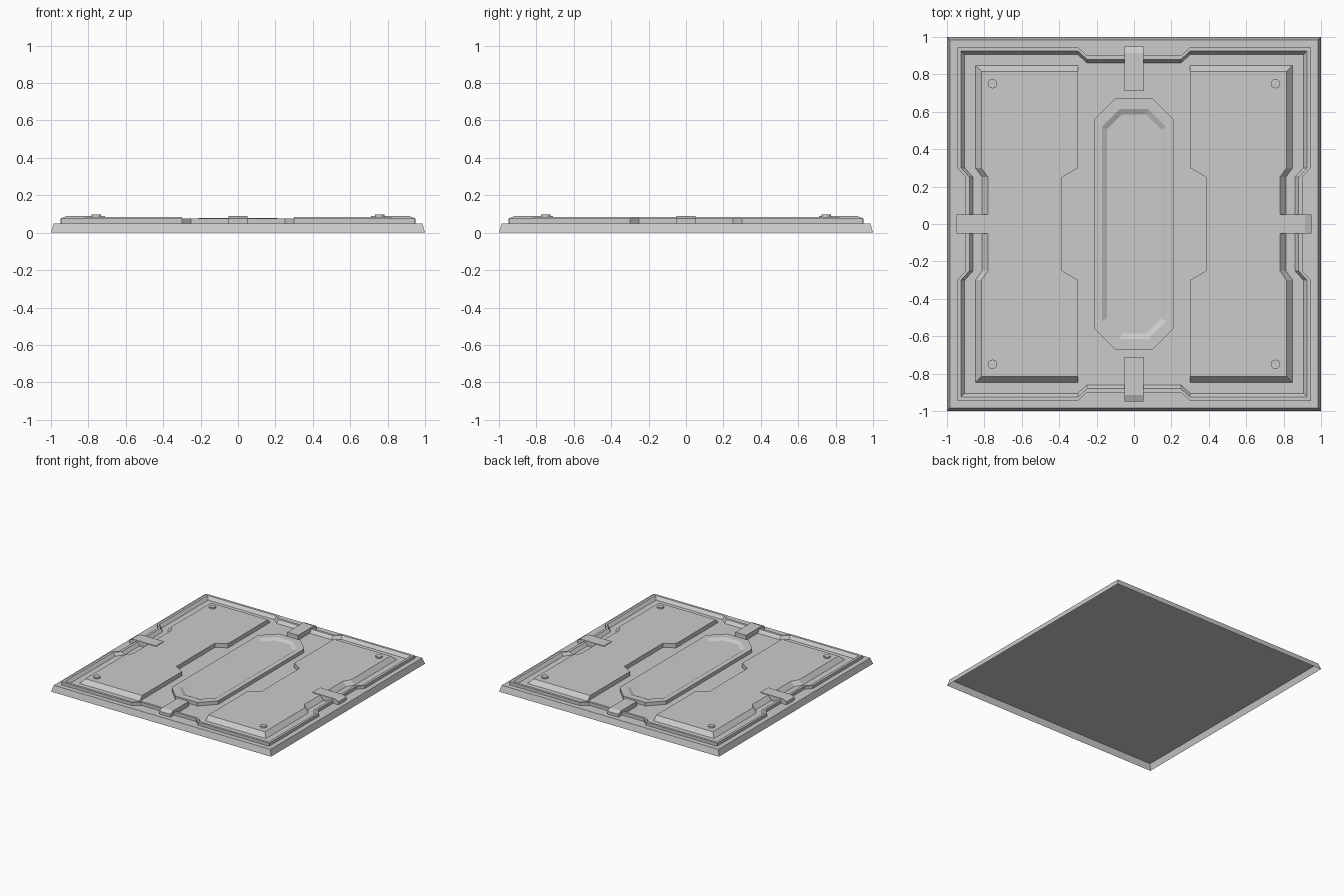
import bpy, bmesh
from math import pi, cos, sin
from mathutils import Matrix

if "Cube" in bpy.data.objects:
    bpy.data.objects.remove(bpy.data.objects["Cube"])

FLOOR = 0.05


def loft(name, rings, cap_top=True, turn=0.0):
    """Skin a stack of (outline, z) rings, optionally capping the last one."""
    bm = bmesh.new()
    loops = [[bm.verts.new((x, y, z)) for x, y in pts] for pts, z in rings]
    n = len(loops[0])
    for a, b in zip(loops, loops[1:]):
        for i in range(n):
            j = (i + 1) % n
            bm.faces.new((a[i], a[j], b[j], b[i]))
    if cap_top:
        bm.faces.new(loops[-1])
    bm.transform(Matrix.Rotation(turn, 4, 'Z'))
    mesh = bpy.data.meshes.new(name)
    bm.to_mesh(mesh)
    bm.free()
    obj = bpy.data.objects.new(name, mesh)
    bpy.context.collection.objects.link(obj)
    return obj


def square(a):
    return [(a, -a), (a, a), (-a, a), (-a, -a)]


def notched_square(a):
    """Square with a shallow chamfered notch in the middle of each side."""
    pts = []
    side = [(a, a), (0.30, a), (0.25, a - 0.045), (-0.25, a - 0.045), (-0.30, a)]
    for _ in range(4):
        pts += side
        side = [(-y, x) for x, y in side]
    return pts


def panel_outline(d):
    """Side panel; d insets only the three outer edges."""
    o, n = 0.848 - d, 0.812 - d
    return [(0.30, -o), (o, -o), (o, -0.30), (n, -0.25), (n, 0.25), (o, 0.30),
            (o, o), (0.30, o), (0.30, 0.30), (0.385, 0.25), (0.385, -0.25), (0.30, -0.30)]


def octagon(x, y, c):
    return [(x, c - y), (x, y - c), (x - c, y), (c - x, y),
            (-x, y - c), (-x, c - y), (c - x, -y), (x - c, -y)]


# Base: open-bottomed tray with sloping sides
loft("base_plate", [(square(1.0), 0), (square(0.985), FLOOR)])

# Raised rim with sloped inner side
loft("rim", [(notched_square(0.945), FLOOR), (notched_square(0.945), 0.075),
             (notched_square(0.925), 0.075), (notched_square(0.905), FLOOR)], cap_top=False)

# Two side panels
for side, turn in (("right", 0), ("left", pi)):
    loft(side + "_panel", [(panel_outline(0), FLOOR), (panel_outline(0.032), 0.085)], turn=turn)

# Central long octagon with a dished top
loft("centre_plate", [(octagon(0.21, 0.67, 0.11), FLOOR), (octagon(0.21, 0.67, 0.11), 0.079),
                      (octagon(0.17, 0.615, 0.095), 0.079), (octagon(0.145, 0.585, 0.08), 0.065)])

# Edge clips, one per side
clip_profile = [(0.71, FLOOR), (0.95, FLOOR), (0.95, 0.075), (0.915, 0.09), (0.71, 0.09)]
for i in range(4):
    bm = bmesh.new()
    face = bm.faces.new([bm.verts.new((x, -0.05, z)) for x, z in clip_profile])
    out = bmesh.ops.extrude_face_region(bm, geom=[face])
    new = [v for v in out["geom"] if isinstance(v, bmesh.types.BMVert)]
    bmesh.ops.translate(bm, verts=new, vec=(0, 0.10, 0))
    if len(bm.faces) == 6:
        bm.faces.new(sorted((v for v in bm.verts if v.co.y < 0), key=lambda v: v.index))
    bmesh.ops.recalc_face_normals(bm, faces=bm.faces)
    bm.transform(Matrix.Rotation(i * pi / 2, 4, 'Z'))
    mesh = bpy.data.meshes.new("edge_clip")
    bm.to_mesh(mesh)
    bm.free()
    bpy.context.collection.objects.link(bpy.data.objects.new("edge_clip", mesh))

# Corner rivets
for sx in (-1, 1):
    for sy in (-1, 1):
        ring = [(sx * 0.757 + 0.025 * cos(k * pi / 6), sy * 0.75 + 0.025 * sin(k * pi / 6))
                for k in range(12)]
        loft("rivet", [(ring, 0.085), (ring, 0.097)])
